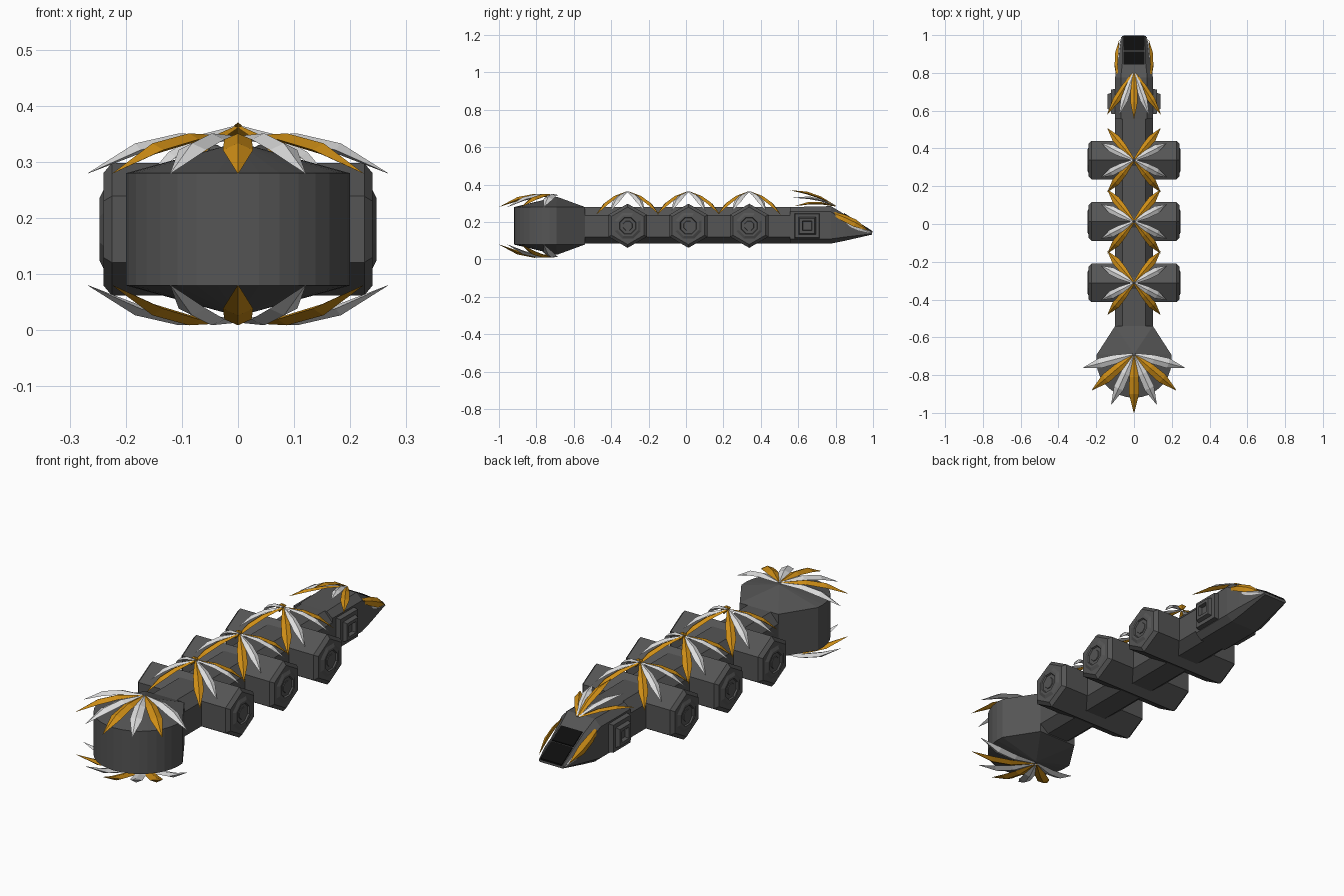
import bpy, bmesh, math
from mathutils import Vector

if "Cube" in bpy.data.objects:
    bpy.data.objects.remove(bpy.data.objects["Cube"])


def material(name, rgb):
    m = bpy.data.materials.new(name)
    m.diffuse_color = (*rgb, 1)
    m.use_nodes = True
    m.node_tree.nodes["Principled BSDF"].inputs["Base Color"].default_value = m.diffuse_color
    return m


GREY = material("dark grey hull", (0.09, 0.09, 0.09))
GOLD = material("golden orange", (0.62, 0.27, 0.008))
WHITE = material("pale grey", (0.72, 0.72, 0.72))
BLACK = material("black glass", (0.004, 0.004, 0.004))


def finish(name, bm, mats):
    bmesh.ops.recalc_face_normals(bm, faces=bm.faces[:])
    me = bpy.data.meshes.new(name)
    bm.to_mesh(me)
    bm.free()
    for m in mats:
        me.materials.append(m)
    ob = bpy.data.objects.new(name, me)
    bpy.context.collection.objects.link(ob)
    return ob


def loft(bm, rings, mat=0):
    """Skin closed rings of points and cap both ends."""
    vs = [[bm.verts.new(p) for p in r] for r in rings]
    n = len(vs[0])
    faces = [bm.faces.new(vs[0]), bm.faces.new(vs[-1])]
    for a, b in zip(vs, vs[1:]):
        for i in range(n):
            j = (i + 1) % n
            faces.append(bm.faces.new((a[i], a[j], b[j], b[i])))
    for f in faces:
        f.material_index = mat


def x_turned(name, profile, sides, turn, cy, cz):
    """Polygonal prism along x from (x, radius) steps."""
    bm = bmesh.new()
    ang = [turn + 2 * math.pi * i / sides for i in range(sides)]
    loft(bm, [[(x, cy + r * math.cos(a), cz + r * math.sin(a)) for a in ang]
              for x, r in profile])
    return finish(name, bm, [GREY])


def leaf(bm, root, tip, out, bulge, width, mat):
    """Pointed, ridged blade that arches towards 'out'."""
    root, tip = Vector(root), Vector(tip)
    d = (tip - root).normalized()
    side = d.cross(Vector(out)).normalized()
    up = side.cross(d).normalized()
    rings = []
    for t, w, b in ((0, .3, 0), (.35, .9, .9), (.65, 1, .9), (1, .04, 0)):
        c = root.lerp(tip, t) + up * bulge * b
        s = side * width * w
        rings.append([c - s, c + up * width * .45 * w, c + s, c - up * width * .3 * w])
    loft(bm, rings, mat)


def fan(name, root, blades, bulge, width, out=(0, 0, 1)):
    """Blades are (tip offset, material number)."""
    bm = bmesh.new()
    root = Vector(root)
    for off, mat in blades:
        off = Vector(off)
        leaf(bm, root + off * .03, root + off, out, bulge, width, mat)
    return finish(name, bm, [GOLD, WHITE])


def octo(y, tw, zt, hw, zh, zl, bw, zb):
    return [(tw, y, zt), (hw, y, zh), (hw, y, zl), (bw, y, zb),
            (-bw, y, zb), (-hw, y, zl), (-hw, y, zh), (-tw, y, zt)]


# long spine
bm = bmesh.new()
loft(bm, [octo(y, .06, .28, .1, .235, .12, .055, .085) for y in (-.58, .58)])
finish("spine", bm, [GREY])

# rounded drum at the front, with shallow cones above and below
bm = bmesh.new()
outline = [(-.1, -.54)]
for i in range(19):
    a = math.radians(172 + 196 * i / 18)
    outline.append((.2 * math.cos(a), -.72 + .2 * math.sin(a)))
outline.append((.1, -.54))
lo = [bm.verts.new((x, y, .08)) for x, y in outline]
hi = [bm.verts.new((x, y, .28)) for x, y in outline]
top, bot = bm.verts.new((0, -.69, .335)), bm.verts.new((0, -.69, .025))
for i in range(len(outline)):
    j = (i + 1) % len(outline)
    bm.faces.new((lo[i], lo[j], hi[j], hi[i]))
    bm.faces.new((hi[i], hi[j], top))
    bm.faces.new((lo[j], lo[i], bot))
finish("drum", bm, [GREY])

# drum fans, upper and lower
tips = [(0, -.31, 0)]
for s in (-1, 1):
    tips += [(s * .12, -.265, 1), (s * .223, -.19, 0), (s * .267, -.07, 1)]
for name, z, k in (("upper_drum_fan", .345, 1), ("lower_drum_fan", .015, -1)):
    fan(name, (0, -.69, z), [((x, y, -.065 * k), m) for x, y, m in tips],
        .022, .027, (0, 0, k))

# three cross pods, each with end rings and a fan on top
for n, y in enumerate((-.312, .013, .338), 1):
    x_turned(f"pod_{n}", [(-.24, .1), (-.225, .118), (.225, .118), (.24, .1)],
             6, math.pi / 2, y, .18)
    for s, side in ((-1, "left"), (1, "right")):
        x_turned(f"pod_{n}_{side}_ring",
                 [(s * .23, .075), (s * .24, .075), (s * .247, .06), (s * .247, .048),
                  (s * .236, .042), (s * .236, .03), (s * .243, .026)],
                 8, math.pi / 8, y, .18)
    blades = []
    for sx in (-1, 1):
        for sy in (-1, 1):
            blades += [((sx * .14, sy * .168, -.125), 0),
                       ((sx * .172, sy * .09, -.105), 1)]
    fan(f"pod_{n}_fan", (0, y, .365), blades, .017, .021)

# head tapering to the nose
bm = bmesh.new()
loft(bm, [octo(.555, .07, .28, .1, .255, .11, .07, .085),
          octo(.775, .07, .285, .1, .255, .11, .07, .085),
          octo(.85, .062, .24, .09, .205, .12, .065, .1),
          octo(.995, .058, .148, .064, .143, .137, .058, .133)])
finish("head", bm, [GREY])

# black cockpit panes on the nose slope
bm = bmesh.new()
for y0, y1 in ((.845, .912), (.918, .997)):
    rings = []
    for y in (y0, y1):
        z = .24 - (y - .85) * .634
        rings.append([(-.055, y, z - .003), (.055, y, z - .003),
                      (.055, y, z + .005), (-.055, y, z + .005)])
    loft(bm, rings)
finish("cockpit_panes", bm, [BLACK])

# stepped square vents and cheek blades on both sides of the head
q = math.sqrt(2)
for s, side in ((-1, "left"), (1, "right")):
    x_turned(f"{side}_vent",
             [(s * x, h * q) for x, h in ((.09, .068), (.122, .064), (.122, .046),
                                          (.14, .04), (.14, .026), (.122, .022))],
             4, math.pi / 4, .648, .18)
    bm = bmesh.new()
    leaf(bm, (s * .088, .765, .255), (s * .078, .975, .155), (s, 0, .5), .012, .022, 0)
    leaf(bm, (s * .085, .8, .215), (s * .066, .995, .14), (s, 0, .2), .006, .013, 1)
    finish(f"{side}_cheek_blades", bm, [GOLD, WHITE])

# crest sweeping back over the head
crest = [((0, -.25, .085), 0)]
for s in (-1, 1):
    crest += [((s * .08, -.23, .045), 1), ((s * .142, -.225, .0), 0)]
fan("head_crest", (0, .805, .285), crest, .016, .019)
